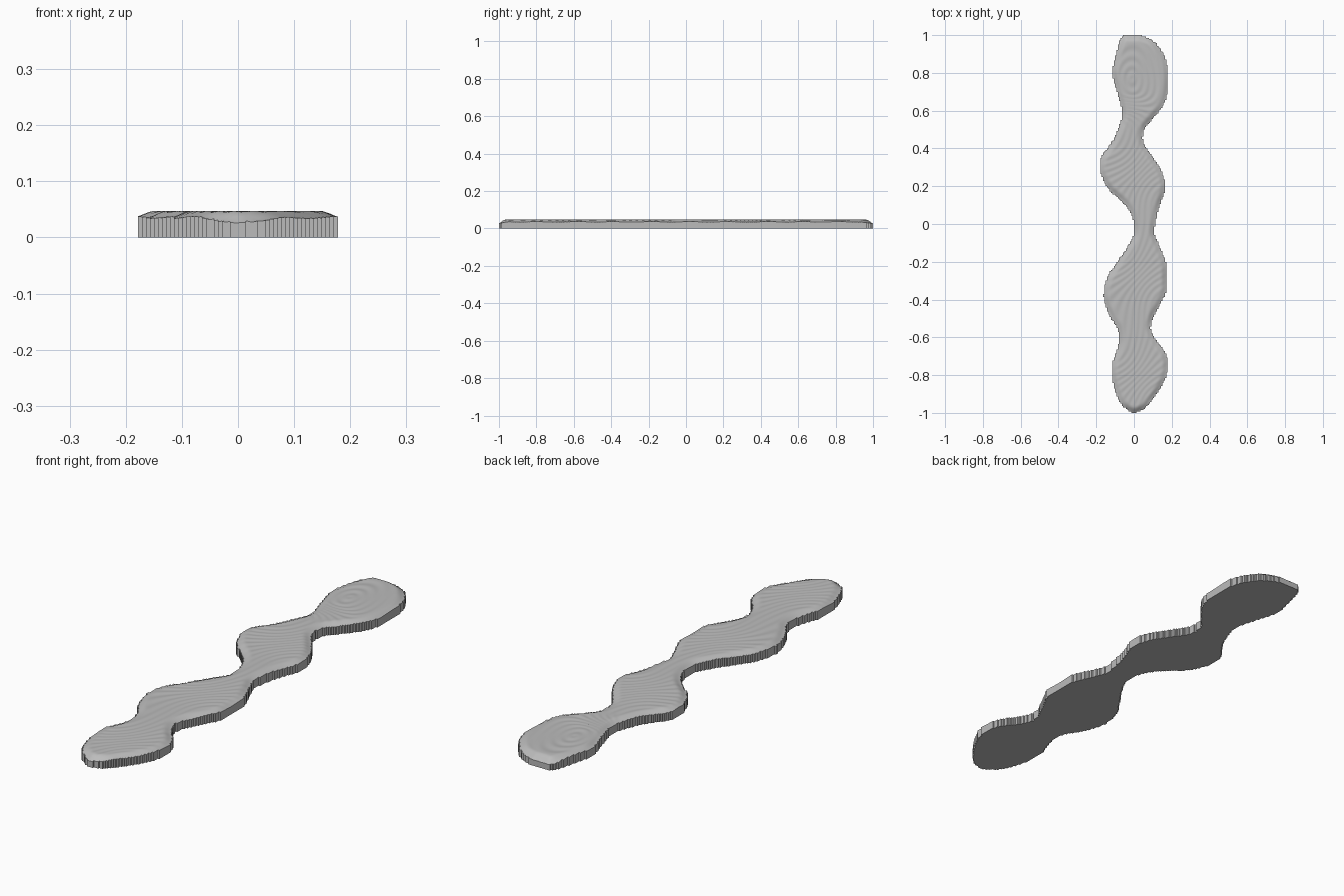
import bpy, bmesh, math
from mathutils import Vector
from mathutils.kdtree import KDTree

cube = bpy.data.objects.get("Cube")
if cube:
    bpy.data.objects.remove(cube)

CELL = 1 / 140
RIM, CROWN = 0.034, 0.0475

# Outline rows in hundredths: y, low x, high x
ROWS = [(-100, -1, 1), (-98, -4, 5), (-95, -7, 8), (-90, -9.5, 12), (-82, -11.5, 16.5),
        (-74, -11.5, 18), (-68, -9.5, 16.5), (-62, -8, 12), (-56, -8.5, 9), (-50, -12, 10),
        (-42, -15.5, 14), (-36, -16, 17), (-28, -14, 17.3), (-21, -9.5, 17), (-13, -4, 14),
        (-5, 0, 11), (4, -1, 12), (11, -5.5, 14), (18, -13, 16.5), (24, -16.5, 16),
        (30, -18.2, 13.5), (36, -17, 9.5), (43, -12, 5), (50, -8.5, 5.5), (57, -6.5, 11),
        (63, -7, 15.5), (70, -9, 17.8), (80, -11.5, 18), (88, -10, 16.5), (94, -8.5, 13),
        (98, -7, 8.5), (100, -5, 3)]


def slope(i, side):
    a, b = ROWS[max(i - 1, 0)], ROWS[min(i + 1, len(ROWS) - 1)]
    return (b[side] - a[side]) / (b[0] - a[0])


def edge(y, side):
    """Smooth outline position at y, by cubic interpolation between rows."""
    y *= 100
    i = max(k for k in range(len(ROWS) - 1) if ROWS[k][0] <= y or k == 0)
    a, b = ROWS[i], ROWS[i + 1]
    h = b[0] - a[0]
    t = min(max((y - a[0]) / h, 0), 1)
    pa, pb = a[side], b[side]
    ma, mb = slope(i, side) * h, slope(i + 1, side) * h
    c = pb - pa
    return (pa + t * (ma + t * (3 * c - 2 * ma - mb + t * (ma + mb - 2 * c)))) / 100


def smooth(t):
    t = min(max(t, 0), 1)
    return t * t * (3 - 2 * t)


# Border samples, used to measure the distance to the edge
border = []
for k in range(-500, 501):
    y = k / 500
    border += [Vector((edge(y, s), y, 0)) for s in (1, 2)]
for y in (-1, 1):
    lo, hi = edge(y, 1), edge(y, 2)
    border += [Vector((lo + (hi - lo) * k / 20, y, 0)) for k in range(21)]
tree = KDTree(len(border))
for k, p in enumerate(border):
    tree.insert(p, k)
tree.balance()


def grain(x, y):
    """Wood grain that runs along the necks and sweeps across the lobes."""
    period = 0.55
    v = y - 0.02
    sweep = v / 2 - period / (4 * math.pi) * math.sin(2 * math.pi * v / period)
    lines = sweep - 0.09 * math.tanh(10 * (x - 0.03)) - 0.25 * x
    rings = math.hypot(x + 0.01, 0.6 * (y - 0.77))
    w = smooth((y - 0.5) / 0.2)
    f = lines * (1 - w) + rings * w + 0.004 * math.sin(23 * y + 9 * x)
    return math.sin(2 * math.pi * f / 0.034)


def height(x, y):
    d = tree.find(Vector((x, y, 0)))[2]
    rise = smooth(0.15 + d / 0.04)
    rim = RIM - 0.010 * smooth((abs(y) - 0.94) / 0.06) + 0.002 * math.sin(31 * y + 7 * x)
    groove = 0.0011 * (grain(x, y) - 1) * smooth(d / 0.05)
    return rim + (CROWN - rim) * rise + groove


# Slab: small square cells inside the outline, with a carved top
bm = bmesh.new()
tops, bottoms, cells = {}, {}, set()
for j in range(-140, 140):
    y = (j + 0.5) * CELL
    lo, hi = edge(y, 1), edge(y, 2)
    for i in range(-30, 30):
        if lo < (i + 0.5) * CELL < hi:
            cells.add((i, j))


def top(c):
    if c not in tops:
        x, y = c[0] * CELL, c[1] * CELL
        tops[c] = bm.verts.new((x, y, height(x, y)))
    return tops[c]


def bottom(c):
    if c not in bottoms:
        bottoms[c] = bm.verts.new((c[0] * CELL, c[1] * CELL, 0))
    return bottoms[c]


for i, j in sorted(cells):
    ring = [(i, j), (i + 1, j), (i + 1, j + 1), (i, j + 1)]
    bm.faces.new([top(c) for c in ring])
    bm.faces.new([bottom(c) for c in reversed(ring)])
    # Stepped side walls where a neighbouring cell is missing
    for k, (di, dj) in enumerate([(0, -1), (1, 0), (0, 1), (-1, 0)]):
        if (i + di, j + dj) not in cells:
            a, b = ring[k], ring[(k + 1) % 4]
            bm.faces.new([bottom(a), bottom(b), top(b), top(a)])

mesh = bpy.data.meshes.new("carved_slab")
bm.to_mesh(mesh)
bm.free()
slab = bpy.data.objects.new("carved_slab", mesh)
bpy.context.collection.objects.link(slab)

# Plain grey material
grey = bpy.data.materials.new("plain_grey")
grey.use_nodes = True
color = (0.5, 0.5, 0.5, 1)
grey.diffuse_color = color
grey.node_tree.nodes["Principled BSDF"].inputs["Base Color"].default_value = color
mesh.materials.append(grey)

bpy.ops.object.select_all(action='DESELECT')
slab.select_set(True)
bpy.context.view_layer.objects.active = slab
bpy.ops.object.shade_smooth_by_angle(angle=math.radians(35))
